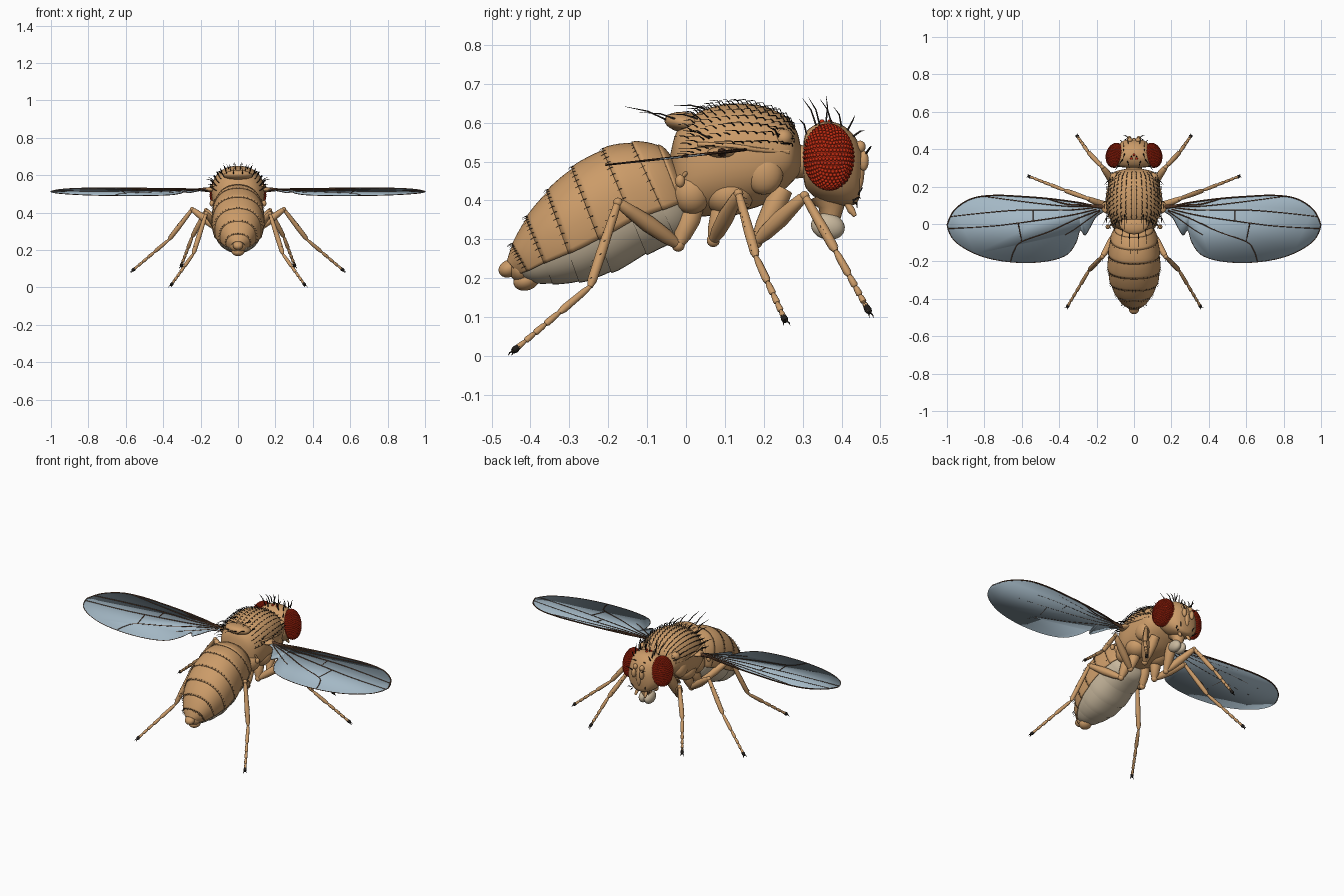
import bpy, bmesh, random
from math import sin, cos, pi, radians, copysign
from mathutils import Vector as V, Matrix, Euler

if "Cube" in bpy.data.objects:
    bpy.data.objects.remove(bpy.data.objects["Cube"])

random.seed(4)

def material(name, r, g, b):
    m = bpy.data.materials.new(name)
    m.diffuse_color = (r, g, b, 1)
    m.use_nodes = True
    m.node_tree.nodes["Principled BSDF"].inputs["Base Color"].default_value = m.diffuse_color
    return m

TAN = material("tan", 0.60, 0.33, 0.14)
PALE = material("pale", 0.58, 0.48, 0.34)
RED = material("red", 0.55, 0.025, 0.006)
DARK = material("dark", 0.015, 0.012, 0.01)
VEIN = material("vein", 0.09, 0.04, 0.02)
WING = material("wing", 0.37, 0.48, 0.56)

def make(name, bm, mat, mirror=False, solid=0, fix=True):
    if fix:
        bmesh.ops.recalc_face_normals(bm, faces=bm.faces)
    me = bpy.data.meshes.new(name)
    bm.to_mesh(me)
    bm.free()
    me.materials.append(mat)
    me.polygons.foreach_set("use_smooth", [True] * len(me.polygons))
    me.set_sharp_from_angle(angle=radians(45))
    ob = bpy.data.objects.new(name, me)
    bpy.context.collection.objects.link(ob)
    if solid:
        s = ob.modifiers.new("thickness", 'SOLIDIFY')
        s.thickness, s.offset = solid, 0
    if mirror:
        ob.modifiers.new("mirror", 'MIRROR').use_mirror_merge = False
    return ob

def skin(bm, rings, closed=True, caps=True):
    R = [[bm.verts.new(p) for p in r] for r in rings]
    n = len(R[0])
    for a, b in zip(R, R[1:]):
        for j in range(n if closed else n - 1):
            k = (j + 1) % n
            bm.faces.new((a[j], a[k], b[k], b[j]))
    if caps:
        bm.faces.new(R[0][::-1])
        bm.faces.new(R[-1])

def tube(bm, pts, rad, n=8):
    pts, u, rings = [V(p) for p in pts], None, []
    for i, p in enumerate(pts):
        t = (pts[min(i + 1, len(pts) - 1)] - pts[max(i - 1, 0)]).normalized()
        u = (t.orthogonal() if u is None else u - t * u.dot(t)).normalized()
        v = t.cross(u)
        rings.append([p + rad[i] * (u * cos(2 * pi * j / n) + v * sin(2 * pi * j / n)) for j in range(n)])
    skin(bm, rings)

def limb(bm, p, q, profile, n=12):
    p, q = V(p), V(q)
    tube(bm, [p.lerp(q, t) for t, r in profile], [r for t, r in profile], n)

def ball(bm, c, r, rot=(0, 0, 0), seg=24):
    m = Matrix.LocRotScale(V(c), Euler([radians(a) for a in rot]), V(r))
    bmesh.ops.create_uvsphere(bm, u_segments=seg, v_segments=seg // 2, radius=1, matrix=m)

def cr(P, t):  # smooth curve through the points P
    i = min(int(t), len(P) - 2)
    f = t - i
    a, b, c, d = P[max(i - 1, 0)], P[i], P[i + 1], P[min(i + 2, len(P) - 1)]
    return [0.5 * (2*q + (s-p)*f + (2*p-5*q+4*s-w)*f*f + (3*q-p-3*s+w)*f**3) for p, q, s, w in zip(a, b, c, d)]

def smooth(P, k=6):
    return [cr(P, i / k) for i in range((len(P) - 1) * k + 1)]

def surf(S, t, a, k=1.0, e=0.88):  # station: top y,z, bottom y,z, half width
    ty, tz, by, bz, w = cr(S, t)
    c, s = copysign(abs(cos(a))**e, cos(a)), copysign(abs(sin(a))**e, sin(a))
    return V((k*w*c, (ty+by)/2 + k*s*(ty-by)/2, (tz+bz)/2 + k*s*(tz-bz)/2))

def loft(bm, S, n=40, k=5):
    skin(bm, [[surf(S, i / k, 2*pi*j/n) for j in range(n)] for i in range((len(S)-1)*k + 1)])

def hair(bm, p, d1, d2, r=0.0022):
    p = V(p)
    tube(bm, [p, p + V(d1), p + V(d2)], [r, r * 0.75, r * 0.15], 4)

# Thorax with side bulges and rear shield
THX = [(.295, .54, .295, .47, .04), (.285, .578, .28, .455, .095), (.26, .614, .255, .43, .122),
       (.2, .642, .2, .39, .137), (.13, .65, .13, .37, .142), (.06, .638, .06, .36, .138),
       (.01, .612, .0, .36, .118), (-.025, .575, -.02, .385, .09), (-.04, .52, -.035, .42, .05)]
bm = bmesh.new()
loft(bm, THX)
ball(bm, (0, .0, .6), (.078, .056, .027), (-8, 0, 0))
tube(bm, [(0, .27, .5), (0, .33, .5)], [.045, .04], 20)
make("thorax", bm, TAN)
bm = bmesh.new()
ball(bm, (.07, .11, .415), (.062, .065, .055))
ball(bm, (.08, .015, .42), (.045, .05, .055))
ball(bm, (.105, .2, .47), (.035, .05, .055))
ball(bm, (.1, .25, .56), (.03, .025, .025))
ball(bm, (.14, .09, .524), (.035, .035, .014))
tube(bm, smooth([(.115, .265, .525), (.137, .19, .53), (.145, .12, .54), (.13, .03, .545)]), [.006] * 19)
tube(bm, [(.09, .01, .48), (.125, -.005, .465), (.135, -.012, .458)], [.006, .005, .005])  # halteres
ball(bm, (.14, -.015, .45), (.012, .013, .017), seg=12)
make("thorax_side_plates", bm, TAN, True)

# Abdomen: pale telescoping core, tan overlapping back plates
ABD = [(-.03, .5, .02, .37, .07), (-.065, .538, .015, .325, .098), (-.13, .548, -.015, .295, .12),
       (-.205, .533, -.09, .262, .133), (-.285, .487, -.18, .215, .137), (-.35, .428, -.265, .188, .125),
       (-.405, .36, -.335, .183, .098), (-.443, .29, -.385, .186, .066), (-.458, .245, -.415, .195, .034)]
core, plates = bmesh.new(), bmesh.new()
lo = radians(-17)
for i in range(8):
    ts = [min(i + 1.12 * j / 6, 8) for j in range(7)]
    ks = [.985 + .045 * j / 6 for j in range(6)] + [1.018]
    skin(plates, [[surf(ABD, t, lo + (pi - 2*lo) * j / 40, k) for j in range(41)] for t, k in zip(ts, ks)], False, False)
    skin(core, [[surf(ABD, t, 2*pi*j/40, k - .035) for j in range(40)] for t, k in zip(ts, ks)])
make("belly", core, PALE)
make("abdomen_back_plates", plates, TAN, solid=.004)
bm = bmesh.new()
ball(bm, (0, -.455, .225), (.028, .028, .022), (25, 0, 0))
ball(bm, (0, -.41, .195), (.035, .035, .026), (20, 0, 0))
ball(bm, (0, -.425, .225), (.045, .03, .036))
make("abdomen_tip", bm, TAN)

# Head with antennae and mouth
HEAD = [(.302, .55, .302, .46, .05), (.312, .58, .31, .43, .095), (.35, .602, .345, .4, .115),
        (.395, .597, .4, .387, .105), (.43, .57, .435, .39, .075), (.45, .535, .447, .41, .05)]
bm = bmesh.new()
loft(bm, HEAD)
tube(bm, [(0, .36, .42), (0, .375, .385), (0, .37, .345)], [.05, .034, .024], 16)
ball(bm, (0, .447, .48), (.015, .012, .05))
make("head", bm, TAN)
bm = bmesh.new()
ball(bm, (.022, .448, .538), (.014, .014, .016), seg=16)
ball(bm, (.026, .457, .502), (.013, .013, .026), seg=16)
tube(bm, [(.025, .41, .4), (.03, .425, .375), (.032, .435, .36)], [.007, .01, .005])
make("antennae_and_palps", bm, TAN, True)
bm = bmesh.new()
ball(bm, (.018, .365, .333), (.026, .044, .034), (-12, 0, 0))
make("mouth_pads", bm, PALE, True)

# Faceted compound eyes: a shell covered with lens bumps
rot = Euler((0, radians(-8), radians(14))).to_matrix()
dots, bump, bm = bmesh.new(), bmesh.new(), bmesh.new()
bmesh.ops.create_icosphere(dots, subdivisions=4, radius=1)
bmesh.ops.create_icosphere(bump, subdivisions=2, radius=.0048)
ball(bm, (.1, .367, .512), (.0455, .0635, .083), (0, -8, 14), 32)
tri = [[v.index for v in f.verts] for f in bump.faces]
for d in dots.verts:
    if d.co.x > -.35:
        c = V((.1, .367, .512)) + rot @ V((d.co.x * .0455, d.co.y * .0635, d.co.z * .083))
        vs = [bm.verts.new(c + v.co) for v in bump.verts]
        for f in tri:
            bm.faces.new([vs[i] for i in f])
dots.free()
bump.free()
make("eyes", bm, RED, True, fix=False)
bm = bmesh.new()
for p in ((0, .37, .602), (-.014, .35, .602), (.014, .35, .602)):
    ball(bm, p, (.007, .007, .007), seg=10)
make("small_eyes", bm, RED)

# Legs: root, hip, knee, ankle, toe
LEGS = {"front": ((.06, .25, .43), (.075, .18, .293), (.17, .305, .412), (.245, .385, .27), (.305, .472, .112)),
        "middle": ((.07, .1, .39), (.085, .07, .297), (.245, .135, .418), (.37, .18, .255), (.565, .256, .09)),
        "hind": ((.06, .02, .38), (.075, -.02, .285), (.17, -.175, .395), (.24, -.247, .178), (.358, -.445, .012))}
claws = bmesh.new()
for name, (root, hip, knee, ankle, toe) in LEGS.items():
    bm = bmesh.new()
    limb(bm, root, hip, [(0, .026), (.3, .03), (.7, .024), (1, .014)])
    ball(bm, hip, (.017, .017, .017), seg=14)
    limb(bm, hip, knee, [(0, .012), (.2, .019), (.5, .022), (.8, .017), (.95, .014), (1, .009)])
    ball(bm, knee, (.0125, .0125, .0125), seg=12)
    limb(bm, knee, ankle, [(0, .009), (.15, .011), (.6, .0135), (.92, .0125), (1, .007)])
    cuts = [0, .4, .58, .72, .84, 1]
    for a, b in zip(cuts, cuts[1:]):
        w = .0105 - .003 * a
        limb(bm, V(ankle).lerp(V(toe), a), V(ankle).lerp(V(toe), b), [(0, w*.55), (.2, w*.85), (.85, w), (1, w*.6)], 10)
    make(name + "_legs", bm, TAN, True)
    d = (V(toe) - V(ankle)).normalized()
    s = d.cross(V((0, 0, 1))).normalized()
    limb(claws, V(toe) - d * .028, V(toe), [(0, .006), (.7, .0095), (1, .007)], 8)
    for k in (-1, 1):
        hair(claws, toe, d * .006 + s * k * .008, d * .012 + s * k * .009 + V((0, 0, -.004)), .003)
    for i in range(12):  # fine leg hairs
        p = V(knee).lerp(V(ankle), .1 + .075 * i)
        o = (s * random.uniform(-1, 1) + V((0, 0, .5))).normalized() * .012
        hair(claws, p + o * .6, o * .5 + d * .005, o + d * .016, .0012)
make("claws_and_leg_hairs", claws, DARK, True)

# Wings: tilted membrane with veins
def wz(p, dz=0):
    return (p[0], p[1], .513 + .11 * p[1] + dz)

EDGE = [(.14, .1), (.22, .1), (.3, .115), (.45, .135), (.6, .147), (.75, .153), (.87, .135), (.96, .075),
        (1, -.005), (.965, -.085), (.87, -.15), (.75, -.19), (.6, -.207), (.46, -.198), (.36, -.165),
        (.31, -.1), (.288, -.035), (.262, -.06), (.235, -.02), (.2, .04), (.14, .075)]
bm = bmesh.new()
bm.faces.new([bm.verts.new(wz(p)) for p in smooth(EDGE, 5)])
make("wings", bm, WING, True, solid=.003)
bm = bmesh.new()
VEINS = [(EDGE[:9], .004), (EDGE[8:], .0016),
         ([(.14, .09), (.25, .1), (.36, .107), (.46, .135)], .0045),
         ([(.2, .095), (.35, .095), (.55, .115), (.8, .148)], .003),
         ([(.2, .09), (.35, .075), (.6, .075), (.8, .06), (.98, .04)], .003),
         ([(.2, .08), (.35, .045), (.55, .015), (.75, -.01), (.995, -.025)], .003),
         ([(.18, .075), (.3, .03), (.45, -.04), (.6, -.095), (.64, -.14), (.66, -.2)], .003),
         ([(.18, .07), (.25, .02), (.32, -.03), (.37, -.06)], .0025),
         ([(.54, .075), (.54, .017)], .0028), ([(.62, .005), (.6, -.095)], .0028)]
for pts, r in VEINS:
    P = [wz(p, .001) for p in smooth(pts)]
    tube(bm, P, [r * (1.25 - .5 * i / len(P)) for i in range(len(P))], 6)
tube(bm, [wz((.12, .1)), wz((.17, .092)), wz((.24, .095))], [.014, .012, .004])
make("wing_veins", bm, VEIN, True)

# Bristles on thorax, shield, head and abdomen
bm = bmesh.new()
for r in range(8):
    for i in range(15):
        a = radians(86 - 10.5 * r)
        t = 1.3 + 4.9 * (i + .5 * (r % 2)) / 15
        p = surf(THX, t, a)
        o = V((p.x, (.13 - p.y) * -.3, p.z - .5)).normalized()
        L = random.uniform(.8, 1.15) * (1.7 if r > 5 and i % 4 == 0 else 1)
        hair(bm, p, o * .012 * L + V((0, -.008, 0)), o * .01 * L + V((0, -.03 * L, 0)), .0019)
for p, d in (((.025, -.045, .605), (-.005, -.115, .037)), ((.06, -.02, .607), (.01, -.1, .02)),
             ((.05, .05, .635), (.0, -.085, .008)), ((.09, .03, .61), (.02, -.08, .01)),
             ((.13, .06, .56), (.04, -.07, .02)), ((.12, .24, .56), (.04, -.03, .03)),
             ((.06, .345, .59), (.02, -.03, .075)), ((.035, .335, .592), (-.01, -.035, .07)),
             ((.012, .36, .6), (.006, .0, .07)), ((.05, .375, .595), (.01, -.03, .065)),
             ((.055, .4, .59), (.005, -.02, .05)), ((.055, .415, .58), (0, .02, .04)),
             ((.03, .43, .565), (.01, .03, .015)), ((.03, .462, .52), (.035, .015, .02)),
             ((.04, .442, .415), (.01, .012, .02)), ((.06, .43, .4), (.015, .02, .005)),
             ((.05, .43, .395), (.01, .01, -.015)), ((.08, .31, .57), (.02, -.02, .04))):
    hair(bm, p, V(d) * .5 + V((0, .004, .006)), d, .0032)
for i in range(1, 8):
    for j in range(12):
        p = surf(ABD, i + .02, radians(88 - 8.5 * j), 1.025)
        hair(bm, p, (p.x * .02, -.006, -.001), (p.x * .05, -.016, -.007), .0012)
make("bristles", bm, DARK, True)
